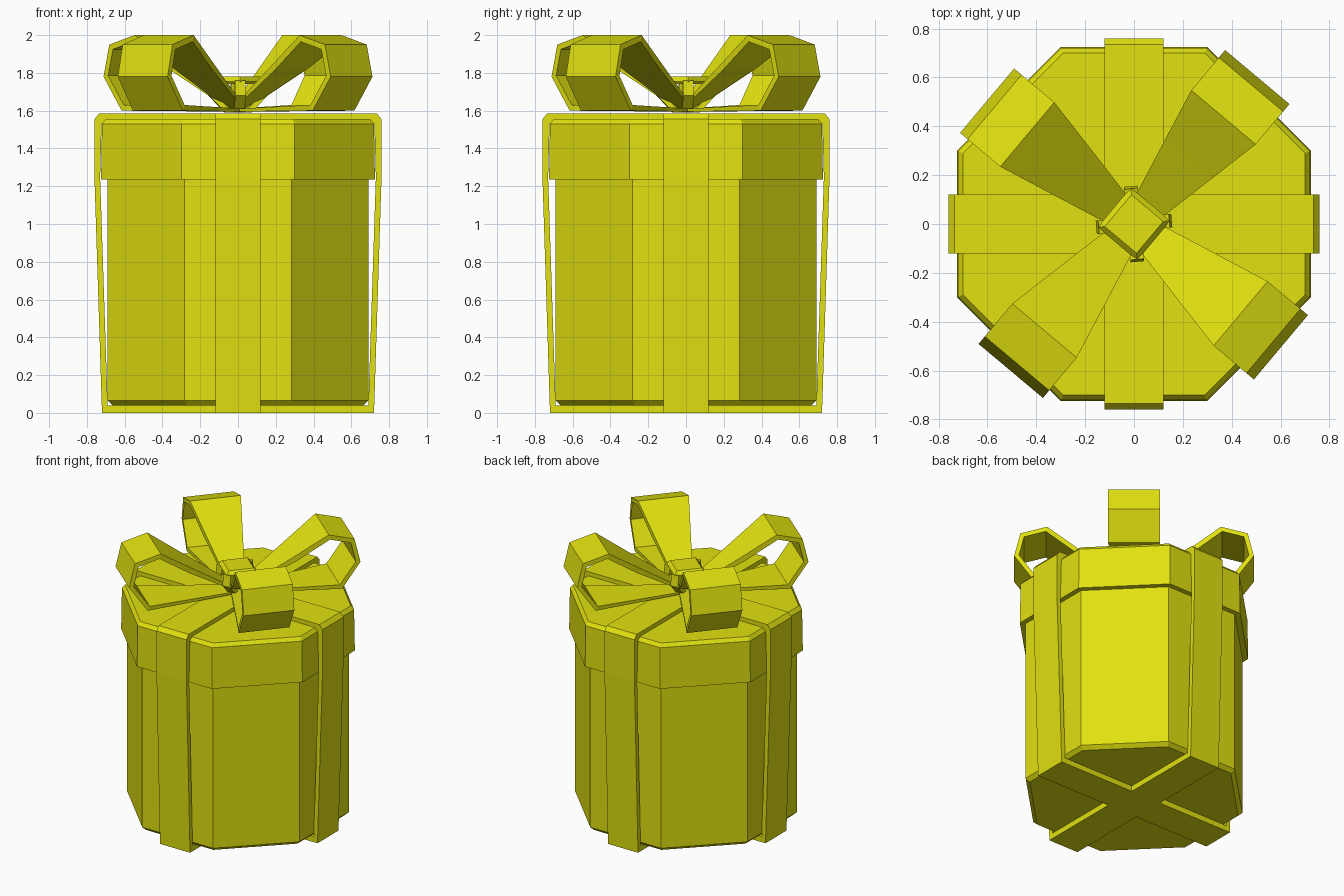
import bpy
import math
from mathutils import Matrix, Vector

if "Cube" in bpy.data.objects:
    bpy.data.objects.remove(bpy.data.objects["Cube"])

yellow = bpy.data.materials.new("yellow")
yellow.diffuse_color = (0.75, 0.75, 0.005, 1)
yellow.use_nodes = True
yellow.node_tree.nodes["Principled BSDF"].inputs["Base Color"].default_value = yellow.diffuse_color


def make(name, verts, faces, angle=0.0):
    rot = Matrix.Rotation(math.radians(angle), 4, 'Z')
    me = bpy.data.meshes.new(name)
    me.from_pydata([rot @ Vector(v) for v in verts], [], faces)
    me.materials.append(yellow)
    ob = bpy.data.objects.new(name, me)
    bpy.context.collection.objects.link(ob)
    # consistent outward normals
    import bmesh
    bm = bmesh.new()
    bm.from_mesh(me)
    bmesh.ops.recalc_face_normals(bm, faces=bm.faces)
    bm.to_mesh(me)
    bm.free()
    return ob


def stack(name, rings, angle=0.0):
    """Closed solid from stacked rings of points."""
    n = len(rings[0])
    verts = [p for r in rings for p in r]
    faces = [tuple(range(n)), tuple(range((len(rings) - 1) * n, len(rings) * n))]
    for k in range(len(rings) - 1):
        for i in range(n):
            j = (i + 1) % n
            faces.append((k * n + i, k * n + j, (k + 1) * n + j, (k + 1) * n + i))
    return make(name, verts, faces, angle)


def octagon(h, f, z):
    return [(h, -f, z), (h, f, z), (f, h, z), (-f, h, z),
            (-h, f, z), (-h, -f, z), (-f, -h, z), (f, -h, z)]


def band(name, outer, inner, width, angle, closed):
    """Flat strip with thickness: outer/inner (r, z) paths, half width by r."""
    verts = []
    for (ro, zo), (ri, zi) in zip(outer, inner):
        wo, wi = width(ro), width(ri)
        verts += [(ro, -wo, zo), (ro, wo, zo), (ri, wi, zi), (ri, -wi, zi)]
    n = len(outer)
    faces = []
    for k in range(n if closed else n - 1):
        m = (k + 1) % n
        for i in range(4):
            j = (i + 1) % 4
            faces.append((k * 4 + i, k * 4 + j, m * 4 + j, m * 4 + i))
    if not closed:
        faces += [(0, 1, 2, 3), tuple(range(n * 4 - 4, n * 4))]
    return make(name, verts, faces, angle)


# Box body and lid
stack("box_body", [octagon(0.665, 0.27, 0.04), octagon(0.69, 0.283, 0.065),
                   octagon(0.69, 0.283, 1.26)])
stack("box_lid", [octagon(0.725, 0.30, 1.235), octagon(0.72, 0.298, 1.53),
                  octagon(0.70, 0.29, 1.555)])

# Two ribbons wrapped around the box
half_out = [(0.72, 0.0), (0.76, 1.25), (0.76, 1.555), (0.735, 1.585)]
half_in = [(0.69, 0.04), (0.73, 1.25), (0.722, 1.53), (0.70, 1.552)]


def mirror(path):
    return path + [(-r, z) for r, z in reversed(path)]


for name, angle in (("ribbon_side", 0), ("ribbon_front", 90)):
    band(name, mirror(half_out), mirror(half_in), lambda r: 0.12, angle, True)

# Four bow loops, widening away from the knot
loop_out = [(0.03, 1.595), (0.66, 1.60), (0.785, 1.78), (0.745, 1.95),
            (0.57, 2.0), (0.35, 1.85), (0.03, 1.635)]
loop_in = [(0.03, 1.61), (0.645, 1.63), (0.753, 1.785), (0.72, 1.925),
           (0.578, 1.965), (0.37, 1.82), (0.03, 1.615)]


def loop_width(r):
    return min(0.172, 0.05 + 0.215 * r)


for k in range(4):
    band("bow_loop_%d" % (k + 1), loop_out, loop_in, loop_width, 50 + 90 * k, False)


# Knot: square cap with a leg running down between each pair of loops
def square(r, z):
    return [(r, 0, z), (0, r, z), (-r, 0, z), (0, -r, z)]


stack("knot_cap", [square(0.135, 1.74), square(0.15, 1.755), square(0.12, 1.78)], 5)
for k in range(4):
    band("knot_leg_%d" % (k + 1), [(0.145, 1.76), (0.155, 1.68), (0.07, 1.59)],
         [(0.10, 1.75), (0.115, 1.68), (0.03, 1.59)], lambda r: 0.028, 5 + 90 * k, False)
